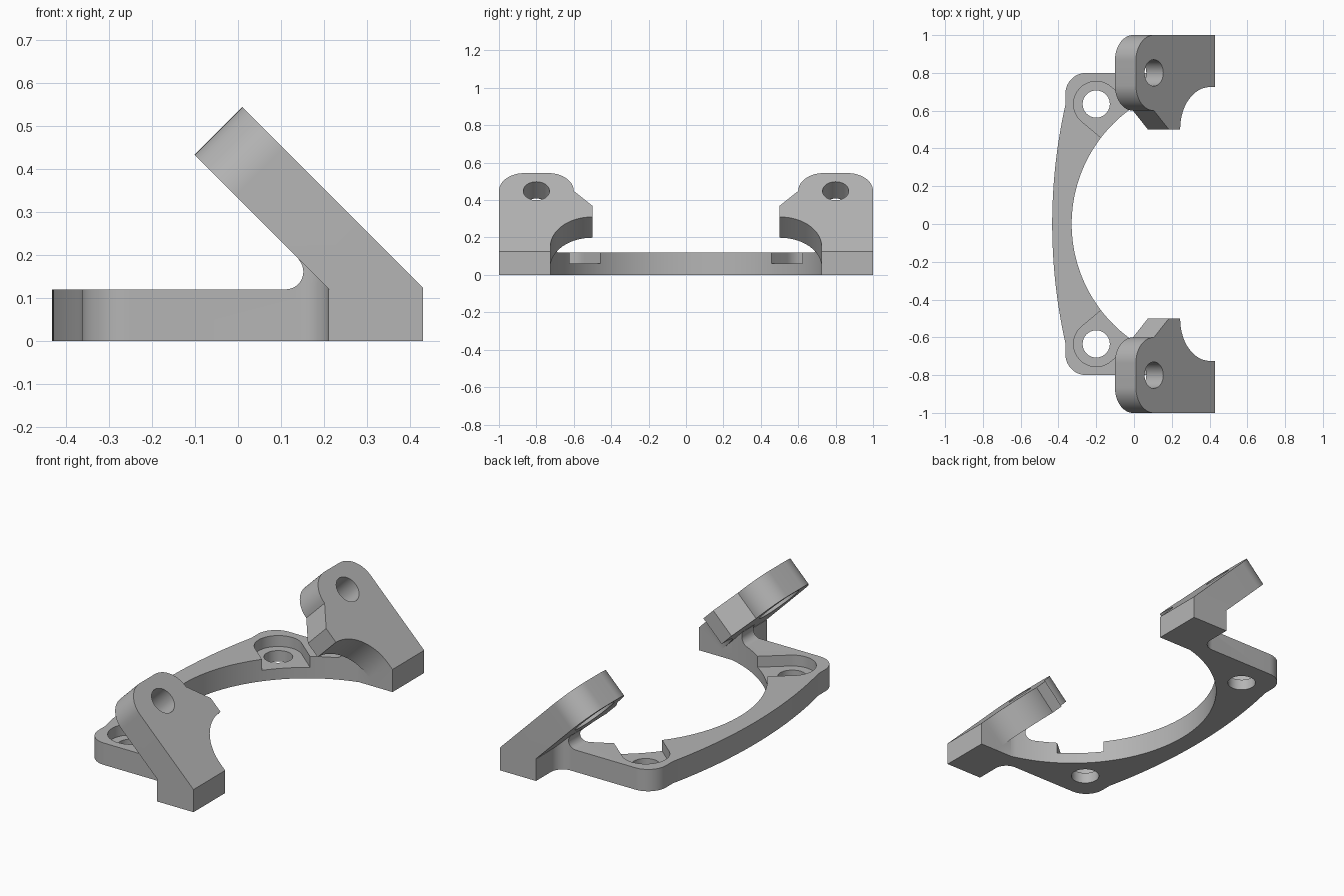
import bpy
import bmesh
from math import sin, cos, radians, degrees, atan2, asin, sqrt
from mathutils import Matrix, Vector

if "Cube" in bpy.data.objects:
    bpy.data.objects.remove(bpy.data.objects["Cube"], do_unlink=True)

grey = bpy.data.materials.new("plain_grey")
grey.use_nodes = True
COLOUR = (0.46, 0.46, 0.46, 1)
grey.diffuse_color = COLOUR
grey.node_tree.nodes["Principled BSDF"].inputs["Base Color"].default_value = COLOUR


def arc(cx, cy, r, a0, a1, n=16):
    """Points along an arc, angles in degrees."""
    steps = [radians(a0 + (a1 - a0) * i / n) for i in range(n + 1)]
    return [(cx + r * cos(a), cy + r * sin(a)) for a in steps]


def prism(name, points, low, high, matrix=Matrix()):
    """Extrude a closed outline from low to high, then place it by the matrix."""
    bm = bmesh.new()
    face = bm.faces.new([bm.verts.new((x, y, low)) for x, y in points])
    top = bmesh.ops.extrude_face_region(bm, geom=[face])["geom"]
    bmesh.ops.translate(bm, vec=(0, 0, high - low),
                        verts=[v for v in top if isinstance(v, bmesh.types.BMVert)])
    bm.transform(matrix)
    bmesh.ops.recalc_face_normals(bm, faces=bm.faces)
    mesh = bpy.data.meshes.new(name)
    bm.to_mesh(mesh)
    bm.free()
    mesh.materials.append(grey)
    obj = bpy.data.objects.new(name, mesh)
    bpy.context.collection.objects.link(obj)
    return obj


def combine(obj, other, operation):
    """Apply a boolean and discard the second solid."""
    mod = obj.modifiers.new(operation, "BOOLEAN")
    mod.operation, mod.object, mod.solver = operation, other, "EXACT"
    bpy.context.view_layer.objects.active = obj
    bpy.ops.object.modifier_apply(modifier=mod.name)
    bpy.data.objects.remove(other, do_unlink=True)


PLATE = 0.12            # plate thickness
ARM = 0.157             # arm thickness
INNER = 0.725           # inner side of the foot

# Half outline of the curved plate, with its foot
bore_r, bore_x = 0.75, 0.42
bore_end = 180 - degrees(asin(INNER / bore_r))
rim_r, rim_y = 2.88, 0.63
rim_angle = degrees(asin(rim_y / rim_r))
outline = arc(bore_x, 0, bore_r, 180, bore_end, 40)
outline += [(0.43, INNER), (0.43, 1), (0.21, 1)]
outline += arc(0.14, 0.87, 0.07, 0, -90, 10)
outline += arc(-0.253, 0.69, 0.11, 90, 180, 14)
outline += arc(-0.433 + rim_r, 0, rim_r, 180 - rim_angle, 180, 20)
body = prism("bracket", outline, 0, PLATE)

# Screw seat, open toward the bore, and its through hole
hole_x, hole_y, seat_r, slot = -0.2, 0.635, 0.12, -40
seat = arc(hole_x, hole_y, seat_r, slot + 90, slot + 270, 28)
reach = Vector((cos(radians(slot)), sin(radians(slot)))) * 0.4
seat += [(x + reach.x, y + reach.y) for x, y in (seat[-1], seat[0])]
combine(body, prism("seat_cutter", seat, 0.06, 0.2), "DIFFERENCE")
hole = arc(hole_x, hole_y, 0.072, 0, 360, 40)[:-1]
combine(body, prism("hole_cutter", hole, -0.1, 0.2), "DIFFERENCE")

# Sloping arm, drawn in its own plane: first axis runs down the slope from the tip
h = sqrt(0.5)
slope = Matrix(((h, 0, h, 0.01), (0, 1, 0, 0), (-h, 0, h, 0.544), (0, 0, 0, 1)))
tip_r, neck, run = 0.135, 0.354, 0.2
rise = INNER - 0.6
notch_r = (run * run + rise * rise) / (2 * rise)
start = degrees(atan2(rise - notch_r, -run))
notch = arc(neck + run, INNER - notch_r, notch_r, start % 360, 90, 18)
shape = arc(tip_r, 1 - tip_r, tip_r, 90, 180) + arc(tip_r, 0.6 + tip_r, tip_r, 180, 270)
shape += notch + [(0.85, INNER), (0.85, 1)]
arm = prism("arm", shape, -ARM, 0, slope)
limits = prism("arm_limits", [(-1, 0.5), (0.43, 0.5), (0.43, 1.1), (-1, 1.1)], 0, 1)
combine(arm, limits, "INTERSECT")

# Arm bolt hole with a shallow recess on the underside
bolt = arc(tip_r, 0.8, 0.07, 0, 360, 40)[:-1]
recess = arc(tip_r, 0.8, 0.12, 0, 360, 48)[:-1]
combine(arm, prism("bolt_cutter", bolt, -0.3, 0.1, slope), "DIFFERENCE")
combine(arm, prism("recess_cutter", recess, -0.3, 0.03 - ARM, slope), "DIFFERENCE")

# Fillet between the plate top and the arm underside, kept inside the plate outline
r = 0.041
cove = arc(0.21 - r * (1 + sqrt(2)), PLATE + r, r, -90, 45, 12)
cove += [(0.16, 0.19), (0.23, PLATE), (0.23, 0.1), (cove[0][0], 0.1)]
upright = Matrix(((1, 0, 0, 0), (0, 0, 1, 0), (0, 1, 0, 0), (0, 0, 0, 1)))
fillet = prism("fillet", cove, 0.6, 0.9, upright)
combine(fillet, prism("fillet_limits", outline, 0, 0.4), "INTERSECT")

combine(body, arm, "UNION")
combine(body, fillet, "UNION")

# Open the middle face and mirror the half
bm = bmesh.new()
bm.from_mesh(body.data)
middle = [f for f in bm.faces if all(abs(v.co.y) < 1e-4 for v in f.verts)]
bmesh.ops.delete(bm, geom=middle, context="FACES")
bm.to_mesh(body.data)
bm.free()
mirror = body.modifiers.new("Mirror", "MIRROR")
mirror.use_axis = (False, True, False)
bpy.ops.object.select_all(action="DESELECT")
body.select_set(True)
bpy.context.view_layer.objects.active = body
bpy.ops.object.modifier_apply(modifier=mirror.name)
bpy.ops.object.shade_smooth_by_angle(angle=radians(25))
